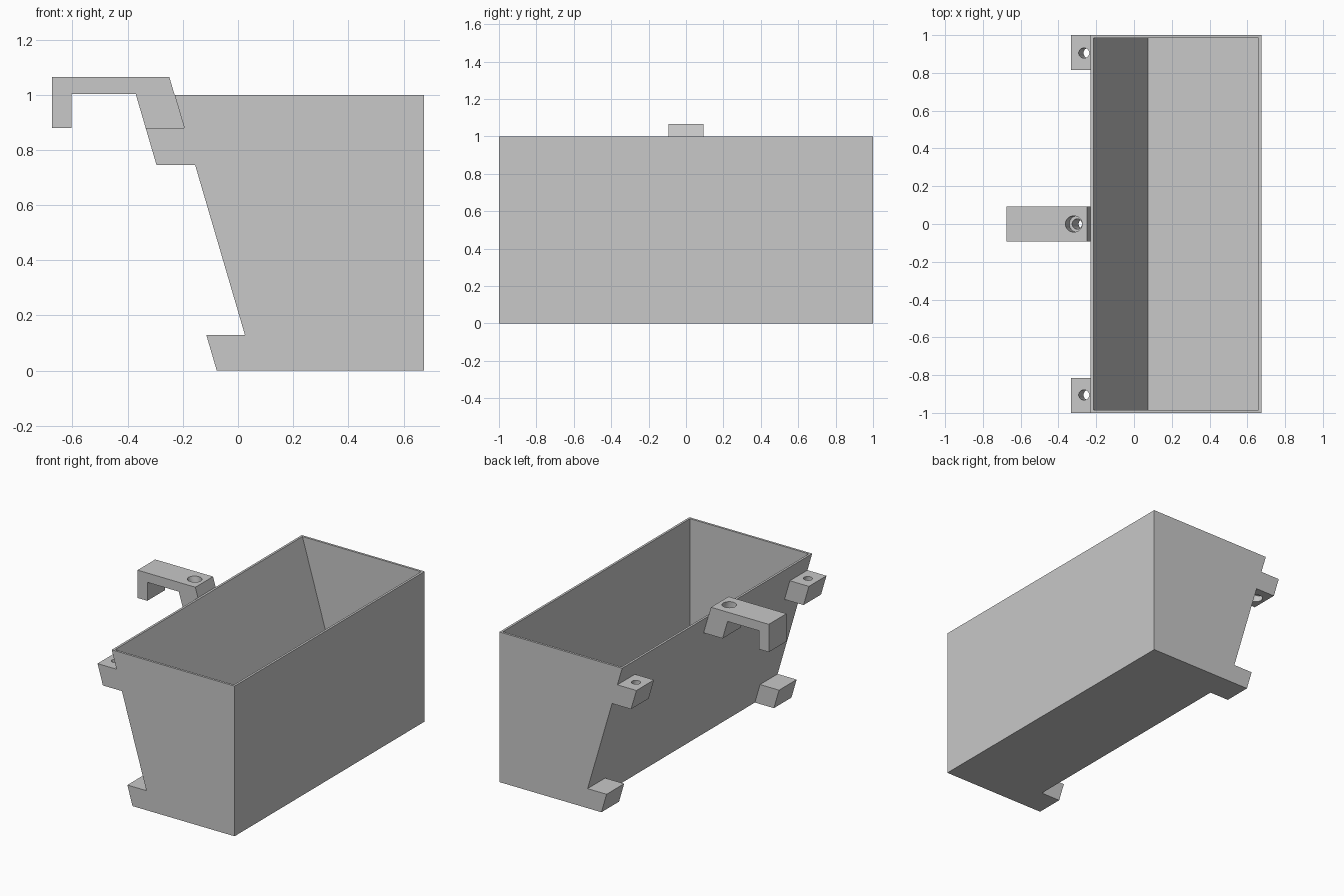
import bpy, bmesh, math
from mathutils import Vector

if "Cube" in bpy.data.objects:
    bpy.data.objects.remove(bpy.data.objects["Cube"])

SLOPE = 0.293                      # lean of the rear wall (x per unit of drop)


def wall_x(z, offset=0.0):
    """x of the leaning wall at height z."""
    return -0.23 + offset + (1.0 - z) * SLOPE


grey = bpy.data.materials.new("mid grey")
grey.diffuse_color = (0.58, 0.58, 0.58, 1)
grey.use_nodes = True
grey.node_tree.nodes["Principled BSDF"].inputs["Base Color"].default_value = grey.diffuse_color


def add_object(name, bm):
    bmesh.ops.recalc_face_normals(bm, faces=bm.faces[:])
    mesh = bpy.data.meshes.new(name)
    bm.to_mesh(mesh)
    bm.free()
    mesh.materials.append(grey)
    obj = bpy.data.objects.new(name, mesh)
    bpy.context.collection.objects.link(obj)
    return obj


def prism(name, profile, y0, y1):
    """Extrude an x-z profile along y."""
    bm = bmesh.new()
    face = bm.faces.new([bm.verts.new((x, y0, z)) for x, z in profile])
    ext = bmesh.ops.extrude_face_region(bm, geom=[face])
    verts = [v for v in ext["geom"] if isinstance(v, bmesh.types.BMVert)]
    bmesh.ops.translate(bm, verts=verts, vec=(0, y1 - y0, 0))
    return add_object(name, bm)


def bore(y, z0, z1, radius):
    """Cylinder cutter parallel to the leaning wall."""
    a = Vector((wall_x(z0, -0.07), y, z0))
    b = Vector((wall_x(z1, -0.07), y, z1))
    bm = bmesh.new()
    bmesh.ops.create_cone(bm, cap_ends=True, segments=32, radius1=radius,
                          radius2=radius, depth=(b - a).length)
    rot = (b - a).to_track_quat('Z', 'Y').to_matrix()
    bmesh.ops.rotate(bm, verts=bm.verts[:], matrix=rot)
    bmesh.ops.translate(bm, verts=bm.verts[:], vec=(a + b) / 2)
    cutter = add_object("bore_cutter", bm)
    cutter.hide_render = True
    return cutter


def cut(obj, *cutters):
    """Subtract the cutters, then remove them."""
    for c in cutters:
        mod = obj.modifiers.new("cut", 'BOOLEAN')
        mod.operation = 'DIFFERENCE'
        mod.solver = 'EXACT'
        mod.object = c
    bpy.context.view_layer.update()
    deps = bpy.context.evaluated_depsgraph_get()
    mesh = bpy.data.meshes.new_from_object(obj.evaluated_get(deps))
    obj.modifiers.clear()
    obj.data = mesh
    for c in cutters:
        bpy.data.objects.remove(c)


def open_contact(obj):
    """Drop the hidden face that lies against the leaning wall."""
    bm = bmesh.new()
    bm.from_mesh(obj.data)
    hidden = [f for f in bm.faces
              if all(abs(v.co.x - wall_x(v.co.z)) < 1e-4 for v in f.verts)]
    bmesh.ops.delete(bm, geom=hidden, context='FACES')
    bm.to_mesh(obj.data)
    bm.free()


# Open-topped box with one leaning wall
box = prism("planter_box", [(wall_x(1), 1), (0.675, 1), (0.675, 0), (wall_x(0), 0)], -1, 1)
T = 0.015
cavity = prism("cavity_cutter", [(wall_x(1.1, T), 1.1), (0.675 - T, 1.1),
                                 (0.675 - T, T), (wall_x(T, T), T)], -1 + T, 1 - T)
cavity.hide_render = True
cut(box, cavity)

# Lugs at both ends of the leaning wall: drilled upper ones, solid lower feet
for side, label in ((-1, "front"), (1, "back")):
    for part, z0, z1 in (("upper_lug", 0.745, 0.88), ("lower_foot", 0.0, 0.13)):
        lug = prism(f"{label}_{part}",
                    [(wall_x(z1, -0.14), z1), (wall_x(z1), z1),
                     (wall_x(z0), z0), (wall_x(z0, -0.14), z0)],
                    min(side, side * 0.815), max(side, side * 0.815))
        if part == "upper_lug":
            cut(lug, bore(side * 0.905, 0.65, 0.95, 0.027),
                bore(side * 0.905, 0.65, 0.80, 0.043))
        open_contact(lug)

# Central hanging hook with a counterbored screw hole
hook = prism("rail_hook", [(-0.675, 1.065), (wall_x(1.065), 1.065), (wall_x(0.88), 0.88),
                           (wall_x(0.88, -0.14), 0.88), (wall_x(1.003, -0.14), 1.003),
                           (-0.603, 1.003), (-0.603, 0.88), (-0.675, 0.88)],
             -0.093, 0.093)
cut(hook, bore(0, 0.80, 1.15, 0.027), bore(0, 1.005, 1.15, 0.043))

# Smooth the bores, keep every corner crisp
for obj in bpy.data.objects:
    obj.select_set(True)
    bpy.context.view_layer.objects.active = obj
bpy.ops.object.shade_smooth_by_angle(angle=math.radians(30))
